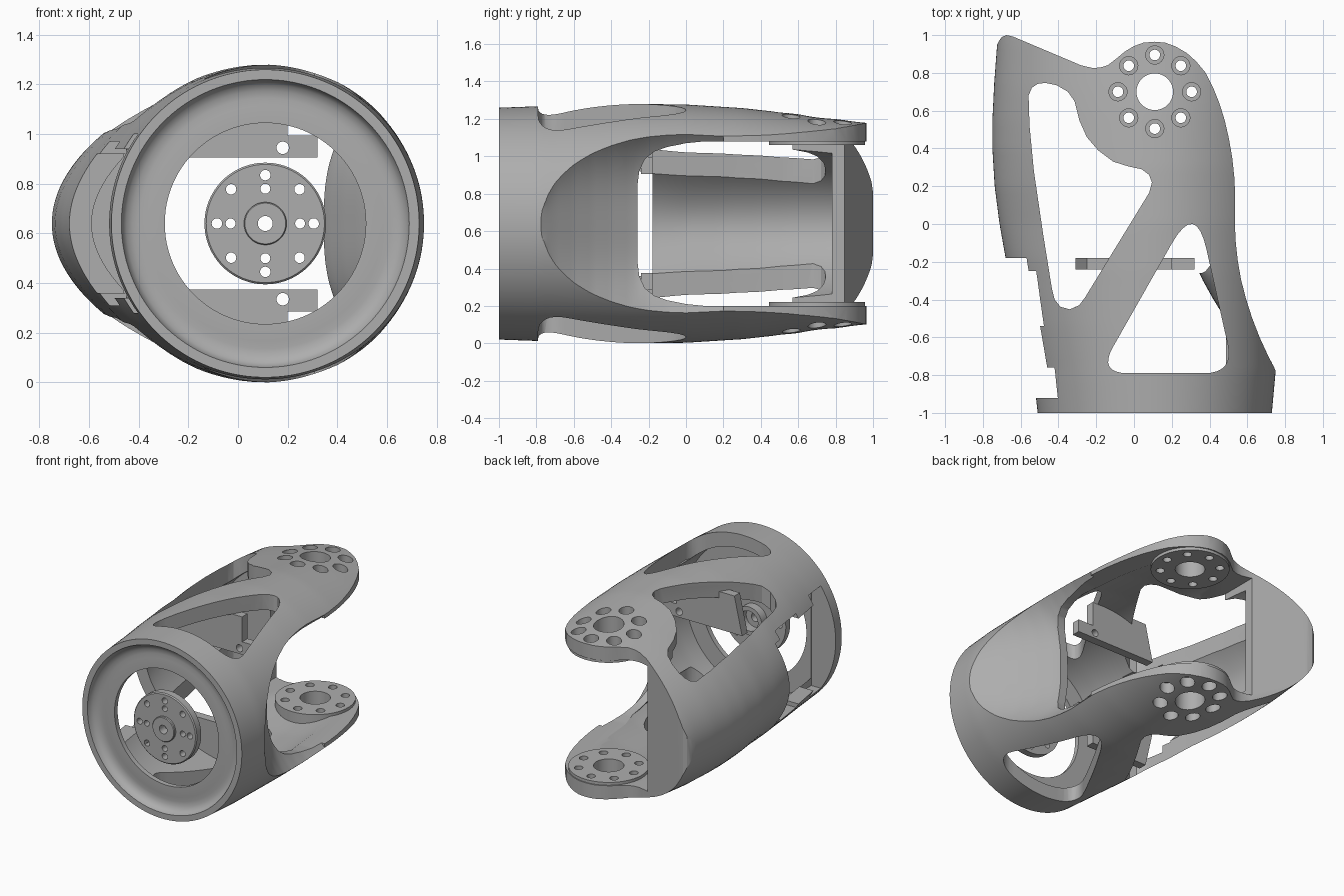
import bpy, bmesh, math

if "Cube" in bpy.data.objects:
    bpy.data.objects.remove(bpy.data.objects["Cube"], do_unlink=True)

CX, CZ = 0.11, 0.64      # tube axis
PAD_Y = 0.70             # joint pad centre

metal = bpy.data.materials.new("grey metal")
metal.use_nodes = True
grey = (0.42, 0.42, 0.42, 1)
metal.diffuse_color = grey
metal.node_tree.nodes["Principled BSDF"].inputs["Base Color"].default_value = grey


def finish(name, bm):
    bmesh.ops.recalc_face_normals(bm, faces=bm.faces)
    me = bpy.data.meshes.new(name)
    bm.to_mesh(me)
    bm.free()
    me.materials.append(metal)
    ob = bpy.data.objects.new(name, me)
    bpy.context.scene.collection.objects.link(ob)
    return ob


def loft(name, rings):
    """Closed solid through rings of equal point count."""
    bm = bmesh.new()
    vs = [[bm.verts.new(p) for p in r] for r in rings]
    n = len(vs[0])
    for a, b in zip(vs, vs[1:]):
        for i in range(n):
            j = (i + 1) % n
            bm.faces.new((a[i], a[j], b[j], b[i]))
    bm.faces.new(vs[0])
    bm.faces.new(vs[-1])
    return finish(name, bm)


def lathe(name, profile, n=96):
    """Solid of revolution about the tube axis from (radius, y) points."""
    return loft(name, [[(CX + r * math.cos(t), y, CZ + r * math.sin(t))
                        for t in (2 * math.pi * i / n for i in range(n))] for r, y in profile])


def prisms(name, outlines, axis, lo, hi):
    """Extrude outlines along an axis, all in one mesh."""
    put = {"x": lambda u, v, w: (w, u, v), "y": lambda u, v, w: (u, w, v),
           "z": lambda u, v, w: (u, v, w)}[axis]
    bm = bmesh.new()
    for pts in outlines:
        a = [bm.verts.new(put(u, v, lo)) for u, v in pts]
        b = [bm.verts.new(put(u, v, hi)) for u, v in pts]
        bm.faces.new(a)
        bm.faces.new(b)
        for i in range(len(a)):
            j = (i + 1) % len(a)
            bm.faces.new((a[i], a[j], b[j], b[i]))
    return finish(name, bm)


def circle(u, v, r, n=32):
    return [(u + r * math.cos(2 * math.pi * i / n), v + r * math.sin(2 * math.pi * i / n)) for i in range(n)]


def rect(u0, u1, v0, v1):
    return [(u0, v0), (u1, v0), (u1, v1), (u0, v1)]


def bolt_circle(u, v, ring, r, count):
    return [circle(u + ring * math.cos(2 * math.pi * k / count),
                   v + ring * math.sin(2 * math.pi * k / count), r) for k in range(count)]


def rounded(corners, steps=8):
    """Round each (x, y, reach) corner with a quadratic curve."""
    out = []
    for i, (x, y, r) in enumerate(corners):
        ends = []
        for qx, qy, _ in (corners[i - 1], corners[(i + 1) % len(corners)]):
            d = math.hypot(qx - x, qy - y)
            ends.append((x + (qx - x) * r / d, y + (qy - y) * r / d))
        (ax, ay), (bx, by) = ends
        for k in range(steps + 1):
            t = k / steps
            out.append(((1 - t) ** 2 * ax + 2 * t * (1 - t) * x + t * t * bx,
                        (1 - t) ** 2 * ay + 2 * t * (1 - t) * y + t * t * by))
    return out


def boolean(ob, cutter, op="DIFFERENCE"):
    m = ob.modifiers.new("cut", "BOOLEAN")
    m.operation, m.solver, m.object = op, "EXACT", cutter
    dg = bpy.context.evaluated_depsgraph_get()
    me = bpy.data.meshes.new_from_object(ob.evaluated_get(dg))
    ob.modifiers.clear()
    ob.data = me
    bpy.data.objects.remove(cutter, do_unlink=True)


def interp(table, y):
    if y <= table[0][0]:
        return table[0][1]
    for (a, p), (b, q) in zip(table, table[1:]):
        if y <= b:
            t = (y - a) / (b - a)
            return p + (q - p) * t
    return table[-1][1]


def span(a, b, n):
    return [a + (b - a) * i / n for i in range(n + 1)]


# Shell size along y: left half width, half height, cavity half height, flank flattening, right edge
LEFT = [(-1, .62), (-.78, .645), (-.58, .69), (-.4, .735), (-.18, .79), (0, .822), (.2, .848),
        (.4, .86), (.55, .86), (.75, .85), (.95, .835), (1.05, .82)]
HIGH = [(-1, .62), (-.78, .628), (-.5, .635), (-.25, .64), (0, .637), (.3, .618), (.6, .585), (.95, .54), (1.05, .53)]
VOID = [(-.92, .53), (0, .53), (.3, .51), (.6, .475), (.95, .43)]
FLAT = [(-.8, 0), (-.55, .06), (-.3, .16), (0, .24), (.3, .17), (.7, .06), (1, .03)]
EDGE = [(-.78, .753), (-.7, .711), (-.6, .665), (-.5, .626), (-.4, .594), (-.3, .568), (-.2, .55),
        (-.1, .539), (0, .534), (.2, .534)]


def right_width(y):
    return interp([(-1, .62), (-.78, .64)], y)


def section(y, wall=0.0, n=128):
    """Rounded section: circular on the right, wide and flattened on the left."""
    h, left, right = interp(HIGH, y), interp(LEFT, y), right_width(y)
    if wall:
        h, left, right = interp(VOID, y), left - wall, right - wall - .01
    pts = []
    for i in range(n):
        t = 2 * math.pi * (i + .5) / n
        c, s = math.cos(t), math.sin(t)
        if c > 0:
            pts.append((CX + right * c, y, CZ + h * s))
        else:
            pts.append((CX + left * c, y, CZ + h * s * (1 - interp(FLAT, y) * c * c)))
    return pts


def scoop(wall=0.0):
    """Cutter whose inner face is the hollow on the right side."""
    rings = []
    for y in span(-.78, .2, 49):
        edge = interp(EDGE, y)
        reach = interp(HIGH, y) * math.sqrt(max(.0004, 1 - ((edge - CX) / right_width(y)) ** 2))
        depth = .155 * min(1, (y + .78) / .52)
        ring = [(min(1.4, edge - wall - depth * (1 - abs(z / reach) ** 3)), y, CZ + z)
                for z in span(-.75, .75, 60)]
        rings.append(ring + [(1.5, y, CZ + .75), (1.5, y, CZ - .75)])
    return loft("scoop", rings)


shell = loft("shell", [section(y) for y in span(-1, 1.03, 58)])

# Plan outline: rounded joint pad and slanted rear wall
outline = [(1, -1.1), (1, .1), (.534, .1), (.535, .17), (.531, .25), (.52, .35), (.503, .45), (.48, .55),
           (.452, .64), (.42, .72), (.38, .80), (.33, .86), (.28, .905), (.22, .94), (.165, .96), (.11, .965),
           (.05, .96), (0, .942), (-.05, .912), (-.09, .878), (-.14, .84), (-.18, .828), (-.22, .826),
           (-.28, .84), (-.64, .992), (-.675, 1.0), (-.70, .99), (-.717, .965), (-.737, .92), (-1, .85), (-1, -1.1)]
boolean(shell, prisms("outline", [outline], "z", -1, 3), "INTERSECT")
boolean(shell, scoop())

# Main cavity, keeping an even wall behind the scoop
cavity = loft("cavity", [section(y, .09) for y in span(-.915, .78, 48)])
boolean(cavity, scoop(.06))
boolean(shell, cavity)

# Front mouth with its dished ring
boolean(shell, lathe("mouth", [(.58, -1.1), (.58, -1.0), (.574, -.98), (.56, -.962), (.535, -.95), (.505, -.946),
                               (.475, -.95), (.405, -.95), (.405, -.8)]))

# Open side between the two fork arms
half = [(-.26, .2), (-.25, .28), (-.22, .345), (-.17, .385), (-.1, .41), (0, .43), (.1, .44), (1.2, .44)]
boolean(shell, prisms("side_opening", [[(y, CZ + z) for y, z in half] +
                                       [(y, CZ - z) for y, z in reversed(half)]], "x", -.295, 1.2))

# Thick joint pads under the fork ends
for s in (1, -1):
    boolean(shell, prisms("joint_pad", [circle(CX, PAD_Y, .257, 64)], "z",
                          *sorted((CZ + s * .42, CZ + s * .51))), "UNION")

# Long window beside the joint pad, cut through both faces
long_window = [(-.558, .68), (-.54, .722), (-.51, .742), (-.47, .747), (-.41, .735), (-.35, .70), (-.315, .65),
               (-.29, .55), (-.25, .46), (-.19, .39), (-.11, .33), (-.03, .305), (.04, .29), (.08, .26),
               (.095, .22), (.08, .165), (-.26, -.39), (-.29, -.43), (-.34, -.452), (-.39, -.438),
               (-.42, -.40), (-.435, -.34), (-.48, -.06), (-.53, .28), (-.553, .52)]
boolean(shell, prisms("long_window", [long_window], "z", -1, 3))

# Triangular window in each face
triangle = rounded([(-.19, -.79, .16), (.53, -.79, .16), (.327, .12, .26)])
for s in (1, -1):
    boolean(shell, prisms("triangle_window", [triangle], "z", *sorted((CZ + s * .38, CZ + s * 1.5))))

# Stepped opening in the closed side
for y0, y1, hz in ((-.25, -.18, .28), (-.54, -.249, .33), (-.76, -.539, .30), (-.92, -.759, .36)):
    boolean(shell, prisms("side_step", [rect(y0, y1, CZ - hz, CZ + hz)], "x", -1.2, -.33))

# Joint pad bore, bolt holes, and counterbores from outside
boolean(shell, prisms("pad_bore", [circle(CX, PAD_Y, .097, 48)], "z", -1, 3))
boolean(shell, prisms("pad_holes", bolt_circle(CX, PAD_Y, .195, .028, 8), "z", -1, 3))
for s in (1, -1):
    boolean(shell, prisms("counterbores", bolt_circle(CX, PAD_Y, .195, .048, 8), "z",
                          *sorted((CZ + s * .48, CZ + s * 1.5))))

# Front hub: flange, raised boss, rear sleeve
hub = lathe("hub_flange", [(.082, -.988), (.086, -.983), (.086, -.97), (.238, -.97), (.245, -.963),
                           (.245, -.915), (.10, -.915), (.10, -.855)])
boolean(hub, prisms("hub_bore", [circle(CX, CZ, .03)], "y", -1.2, -.5))
boolean(hub, prisms("hub_socket", [circle(CX, CZ, .07)], "y", -.925, -.5))
boolean(hub, prisms("hub_holes", bolt_circle(CX, CZ, .195, .021, 8), "y", -1.2, -.5))
boolean(hub, prisms("hub_inner_holes", bolt_circle(CX, CZ, .14, .02, 4), "y", -1.2, -.5))

# Cross plates above and below the axis
parts = [shell, hub]
for side, s in (("upper", 1), ("lower", -1)):
    plate = prisms(side + "_cross_plate",
                   [[(-.31, CZ + s * .265), (.32, CZ + s * .265), (.32, CZ + s * .355), (.20, CZ + s * .355),
                     (.20, CZ + s * .53), (-.25, CZ + s * .53)]], "y", -.24, -.18)
    boolean(plate, prisms("plate_hole", [circle(.18, CZ + s * .305, .025)], "y", -1, 1))
    parts.append(plate)

# Smooth curved faces, keep edges crisp
bpy.ops.object.select_all(action="DESELECT")
for ob in parts:
    ob.select_set(True)
bpy.context.view_layer.objects.active = shell
bpy.ops.object.shade_smooth_by_angle(angle=math.radians(28))
